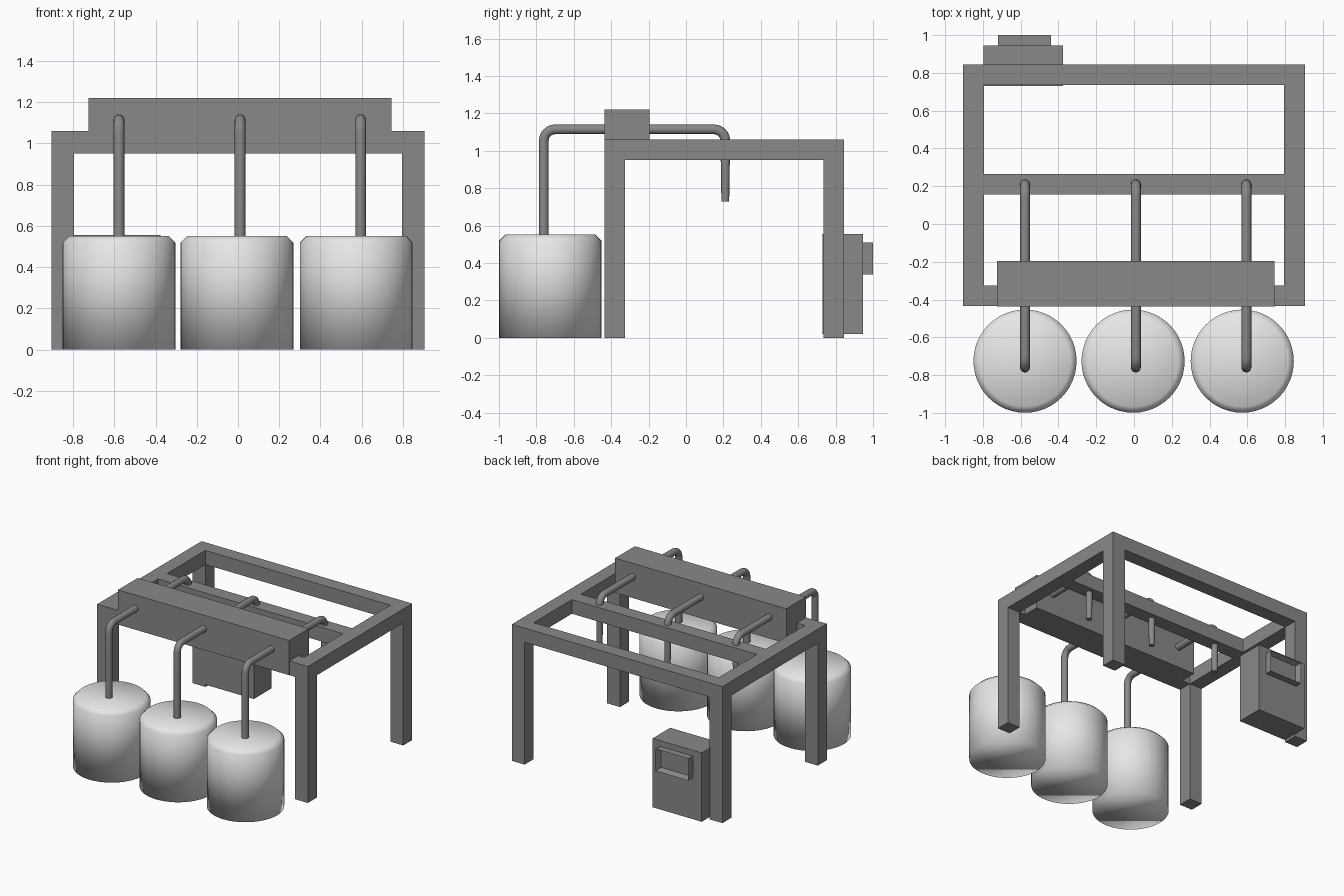
import bpy, bmesh, math
from mathutils import Vector

cube = bpy.data.objects.get("Cube")
if cube:
    bpy.data.objects.remove(cube, do_unlink=True)


def material(name, value):
    m = bpy.data.materials.new(name)
    m.use_nodes = True
    colour = (value, value, value, 1)
    m.diffuse_color = colour
    m.node_tree.nodes["Principled BSDF"].inputs["Base Color"].default_value = colour
    return m


DARK = material("dark grey metal", 0.25)
LIGHT = material("light grey tank", 0.8)


def finish(name, bm, mat):
    bmesh.ops.recalc_face_normals(bm, faces=bm.faces)
    me = bpy.data.meshes.new(name)
    bm.to_mesh(me)
    bm.free()
    me.materials.append(mat)
    ob = bpy.data.objects.new(name, me)
    bpy.context.collection.objects.link(ob)
    return ob


def add_box(bm, x, y, z):
    """Axis-aligned box from (min, max) ranges."""
    verts = bmesh.ops.create_cube(bm, size=1)["verts"]
    for v in verts:
        v.co = Vector([(a + b) / 2 + c * (b - a) for c, (a, b) in zip(v.co, (x, y, z))])
    return verts


def box(name, x, y, z):
    bm = bmesh.new()
    add_box(bm, x, y, z)
    return finish(name, bm, DARK)


# Frame: four legs, side beams and cross beams
W, T, TOP = 0.905, 0.11, 1.06
FRONT, BACK = -0.435, 0.845
beam_z = (TOP - T, TOP)
for side, sx in (("right", (-W, -W + T)), ("left", (W - T, W))):
    box(side + "_front_leg", sx, (FRONT, FRONT + T), (0, TOP - T))
    box(side + "_back_leg", sx, (BACK - T, BACK), (0, TOP - T))
    box(side + "_beam", sx, (FRONT, BACK), beam_z)
for part, y in (("front", FRONT), ("middle", 0.155), ("back", BACK - T)):
    box(part + "_beam", (-W + T, W - T), (y, y + T), beam_z)

# Manifold block on the front beam
box("manifold_block", (-0.725, 0.745), (FRONT - 0.001, -0.195), (TOP - T, 1.22))

# Control box with a recessed panel on its back
box("control_box", (-0.797, -0.375), (0.73, 0.945), (0.02, 0.555))
bm = bmesh.new()
add_box(bm, (-0.72, -0.44), (0.945, 1.0), (0.34, 0.51))
outer = max(bm.faces, key=lambda f: f.calc_center_median().y)
bmesh.ops.inset_region(bm, faces=[outer], thickness=0.025)
bmesh.ops.translate(bm, verts=outer.verts, vec=(0, -0.04, 0))
finish("control_panel", bm, DARK)

# Tanks with a chamfered top rim
for i, x in enumerate((-0.577, -0.005, 0.573)):
    bm = bmesh.new()
    bmesh.ops.create_cone(bm, cap_ends=True, segments=48, radius1=0.273,
                          radius2=0.273, depth=0.552)
    bmesh.ops.translate(bm, verts=bm.verts, vec=(x, -0.726, 0.276))
    rim = [e for e in bm.edges if all(v.co.z > 0.5 for v in e.verts)]
    bmesh.ops.bevel(bm, geom=rim, offset=0.032, segments=1, affect="EDGES")
    for f in bm.faces:
        f.smooth = True
    finish(f"tank_{i + 1}", bm, LIGHT)


# Pipes: a rounded bridge from each tank over the frame
def pipe(name, x):
    y0, y1, top, bend, radius, sides = -0.76, 0.21, 1.115, 0.06, 0.026, 16
    path = [(y0, 0.53, math.pi)]
    for centre, start in ((y0 + bend, math.pi), (y1 - bend, math.pi / 2)):
        for k in range(7):
            a = start - k * math.pi / 12
            path.append((centre + bend * math.cos(a), top - bend + bend * math.sin(a), a))
    path.append((y1, 0.73, 0))
    bm = bmesh.new()
    rings = []
    for n, (y, z, a) in enumerate(path):
        r = radius * (0.8 if n == len(path) - 1 else 1)
        ring = []
        for k in range(sides):
            t = math.tau * k / sides
            out = r * math.cos(t)
            ring.append(bm.verts.new((x + r * math.sin(t), y + out * math.cos(a),
                                      z + out * math.sin(a))))
        rings.append(ring)
    for lower, upper in zip(rings, rings[1:]):
        for k in range(sides):
            n = (k + 1) % sides
            bm.faces.new((lower[k], lower[n], upper[n], upper[k])).smooth = True
    bm.faces.new(rings[0])
    bm.faces.new(rings[-1])
    finish(name, bm, DARK)


for i, x in enumerate((-0.577, 0.01, 0.595)):
    pipe(f"pipe_{i + 1}", x)
